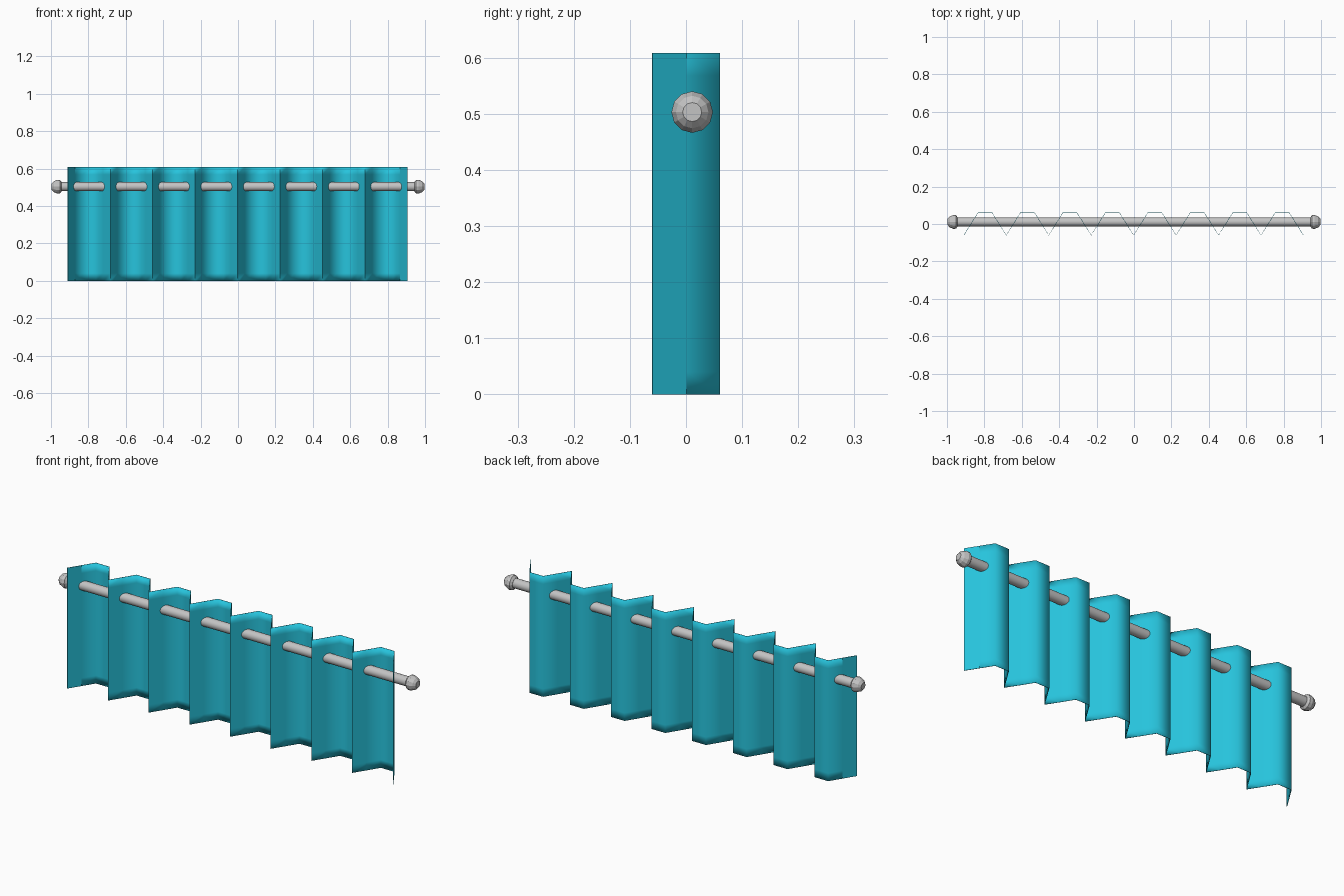
import bpy
import bmesh
from math import cos, sin, pi

cube = bpy.data.objects.get("Cube")
if cube:
    bpy.data.objects.remove(cube, do_unlink=True)


def material(name, colour):
    mat = bpy.data.materials.new(name)
    mat.use_nodes = True
    mat.diffuse_color = colour
    bsdf = mat.node_tree.nodes["Principled BSDF"]
    bsdf.inputs["Base Color"].default_value = colour
    bsdf.inputs["Roughness"].default_value = 0.7
    return mat


def add_object(name, bm, mat):
    mesh = bpy.data.meshes.new(name)
    bm.to_mesh(mesh)
    bm.free()
    mesh.materials.append(mat)
    obj = bpy.data.objects.new(name, mesh)
    bpy.context.collection.objects.link(obj)
    return obj


def lathe_x(name, profile, sides, mat, smooth):
    """Closed solid turned about the rod axis from (x, radius) pairs."""
    bm = bmesh.new()
    rings = []
    for x, r in profile:
        rings.append([bm.verts.new((x, ROD_Y + r * cos(2 * pi * i / sides),
                                    ROD_Z + r * sin(2 * pi * i / sides)))
                      for i in range(sides)])
    for a, b in zip(rings, rings[1:]):
        for i in range(sides):
            j = (i + 1) % sides
            bm.faces.new((a[i], a[j], b[j], b[i])).smooth = smooth
    bm.faces.new(rings[0])
    bm.faces.new(rings[-1])
    bmesh.ops.recalc_face_normals(bm, faces=bm.faces)
    return add_object(name, bm, mat)


teal = material("teal cloth", (0.02, 0.55, 0.72, 1))
grey = material("grey metal", (0.55, 0.55, 0.55, 1))

ROD_Y, ROD_Z = 0.011, 0.503
PLEATS, PITCH, START = 8, 0.227, -0.91
DEPTH, HEIGHT = 0.06, 0.608

# Pleated curtain: zigzag with flat-topped folds at the back
path = []
for p in range(PLEATS):
    x = START + p * PITCH
    for step, y in ((0, -DEPTH), (1, 0), (2, DEPTH), (4, DEPTH), (5, 0)):
        path.append((x + step * PITCH / 6, y))
path.append((START + PLEATS * PITCH, -DEPTH))

bm = bmesh.new()
rows = [[bm.verts.new((x, y, z)) for x, y in path]
        for z in (0, 0.04, HEIGHT - 0.04, HEIGHT)]
last = len(path) - 2
for low, high in zip(rows, rows[1:]):
    for i in range(last + 1):
        face = bm.faces.new((low[i], low[i + 1], high[i + 1], high[i]))
        face.smooth = 0 < i < last      # the two hem strips stay flat
    # Crisp creases at the front folds
    for i in range(5, last, 5):
        bm.edges.get((low[i], high[i])).smooth = False
curtain = add_object("curtain", bm, teal)
thick = curtain.modifiers.new("cloth thickness", "SOLIDIFY")
thick.thickness = 0.002
thick.offset = 0

# Rod and its two finials
lathe_x("rod", [(-0.96, 0.024), (0.96, 0.024)], 20, grey, True)
finial = [(0.943, 0.025), (0.952, 0.036), (0.966, 0.037),
          (0.985, 0.029), (0.996, 0.017)]
for side, name in ((1, "left_finial"), (-1, "right_finial")):
    lathe_x(name, [(side * x, r) for x, r in finial], 12, grey, False)
